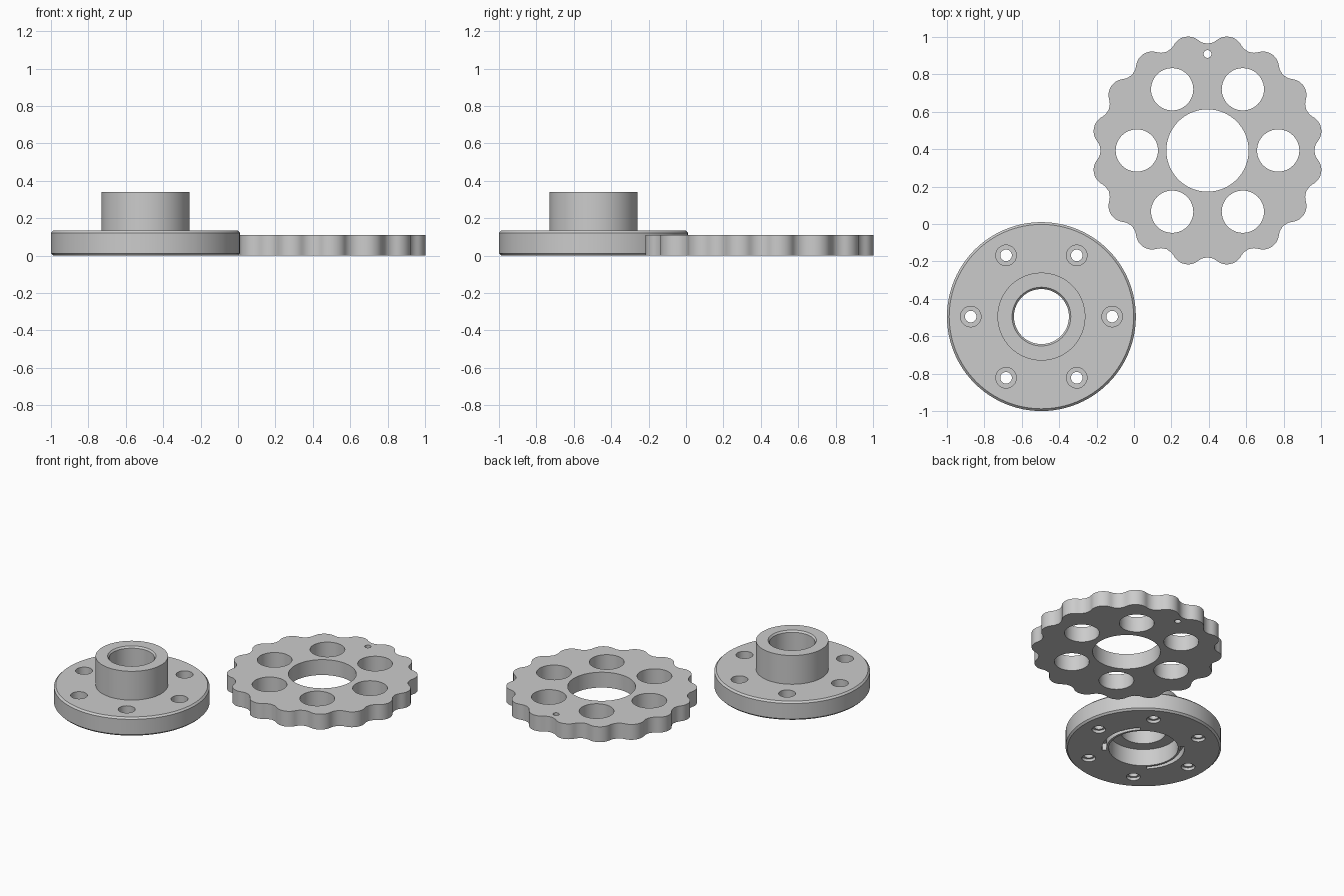
import bpy, bmesh, math
from math import sin, cos, pi, radians

if "Cube" in bpy.data.objects:
    bpy.data.objects.remove(bpy.data.objects["Cube"])

steel = bpy.data.materials.new("grey metal")
steel.diffuse_color = (0.6, 0.6, 0.6, 1)
steel.use_nodes = True
steel.node_tree.nodes["Principled BSDF"].inputs["Base Color"].default_value = steel.diffuse_color


def make_object(name, bm):
    bmesh.ops.recalc_face_normals(bm, faces=bm.faces)
    mesh = bpy.data.meshes.new(name)
    bm.to_mesh(mesh)
    bm.free()
    ob = bpy.data.objects.new(name, mesh)
    bpy.context.collection.objects.link(ob)
    mesh.materials.append(steel)
    return ob


def ring(name, profile, centre, steps=96, start=0, sweep=360):
    """Sweep a closed (radius, z) profile about a vertical axis."""
    bm = bmesh.new()
    full = sweep == 360
    cols = []
    for i in range(steps if full else steps + 1):
        a = radians(start + sweep * i / steps)
        cols.append([bm.verts.new((centre[0] + r * cos(a), centre[1] + r * sin(a), z))
                     for r, z in profile])
    n = len(profile)
    for i in range(steps):
        c, d = cols[i], cols[(i + 1) % len(cols)]
        for j in range(n):
            k = (j + 1) % n
            bm.faces.new((c[j], d[j], d[k], c[k]))
    if not full:
        bm.faces.new(cols[0])
        bm.faces.new(cols[-1])
    return make_object(name, bm)


def prism(name, points, z0, z1):
    """Extrude a closed outline upward."""
    bm = bmesh.new()
    lo = [bm.verts.new((x, y, z0)) for x, y in points]
    hi = [bm.verts.new((x, y, z1)) for x, y in points]
    bm.faces.new(lo)
    bm.faces.new(hi)
    for i in range(len(lo)):
        j = (i + 1) % len(lo)
        bm.faces.new((lo[i], lo[j], hi[j], hi[i]))
    return make_object(name, bm)


def circle(centre, r, n=48):
    return [(centre[0] + r * cos(2 * pi * i / n), centre[1] + r * sin(2 * pi * i / n))
            for i in range(n)]


def polar(centre, r, deg):
    return centre[0] + r * cos(radians(deg)), centre[1] + r * sin(radians(deg))


def activate(ob):
    bpy.ops.object.select_all(action='DESELECT')
    ob.select_set(True)
    bpy.context.view_layer.objects.active = ob


def cut(ob, cutters):
    for c in cutters:
        c.hide_render = True
        activate(ob)
        mod = ob.modifiers.new("cut", 'BOOLEAN')
        mod.operation, mod.solver, mod.object = 'DIFFERENCE', 'EXACT', c
        bpy.ops.object.modifier_apply(modifier=mod.name)
        bpy.data.objects.remove(c, do_unlink=True)


def smooth(ob):
    activate(ob)
    bpy.ops.object.shade_smooth_by_angle(angle=radians(25))


# Lobed disc: cycloidal outline with sixteen lobes
DISC = (0.393, 0.393)
pins, pin_circle, pin_r, ecc = 17, 0.655, 0.06, 0.024
outline = []
for i in range(320):
    t = 2 * pi * i / 320
    u = (1 - pins) * t
    psi = math.atan2(sin(u), pin_circle / (ecc * pins) - cos(u))
    outline.append((
        DISC[0] + pin_circle * cos(t) - pin_r * cos(t + psi) - ecc * cos(pins * t),
        DISC[1] + pin_circle * sin(t) - pin_r * sin(t + psi) - ecc * sin(pins * t)))
disc = prism("lobed_disc", outline, 0, 0.11)

# Centre bore, six round windows and a small index hole
holes = [prism("bore", circle(DISC, 0.22, 72), -0.1, 0.3),
         prism("index_hole", circle(polar(DISC, 0.516, 90), 0.021, 24), -0.1, 0.3)]
holes += [prism("window", circle(polar(DISC, 0.378, k * 60), 0.113), -0.1, 0.3)
          for k in range(6)]
cut(disc, holes)
smooth(disc)

# Flange with raised hub, through bore and a bearing pocket underneath
HUB = (-0.495, -0.495)
flange = ring("flanged_hub", [
    (0.225, 0), (0.493, 0), (0.505, 0.012), (0.505, 0.122), (0.493, 0.134),
    (0.235, 0.134), (0.235, 0.34), (0.157, 0.34), (0.147, 0.328),
    (0.147, 0.12), (0.225, 0.12)], HUB)

# Six screw holes, recessed on both faces
screws = [ring("screw_hole", [
    (0, -0.1), (0.045, -0.1), (0.045, 0.02), (0.031, 0.02), (0.031, 0.07),
    (0.055, 0.07), (0.055, 0.2), (0, 0.2)][1:-1] + [(0.001, 0.2), (0.001, -0.1)],
    polar(HUB, 0.378, k * 60), 32) for k in range(6)]
for s in screws:
    # Close the thin core so that the cutter is solid
    bm = bmesh.new()
    bm.from_mesh(s.data)
    bmesh.ops.remove_doubles(bm, verts=[v for v in bm.verts if min(
        math.hypot(v.co.x - polar(HUB, 0.378, k * 60)[0],
                   v.co.y - polar(HUB, 0.378, k * 60)[1]) for k in range(6)) < 0.002],
        dist=0.004)
    bmesh.ops.recalc_face_normals(bm, faces=bm.faces)
    bm.to_mesh(s.data)
    bm.free()

# Two curved grooves around the pocket
grooves = [ring("groove", [(0.24, -0.05), (0.268, -0.05), (0.268, 0.05), (0.24, 0.05)],
                HUB, 32, start, 90) for start in (-45, 135)]
cut(flange, screws + grooves)
smooth(flange)
